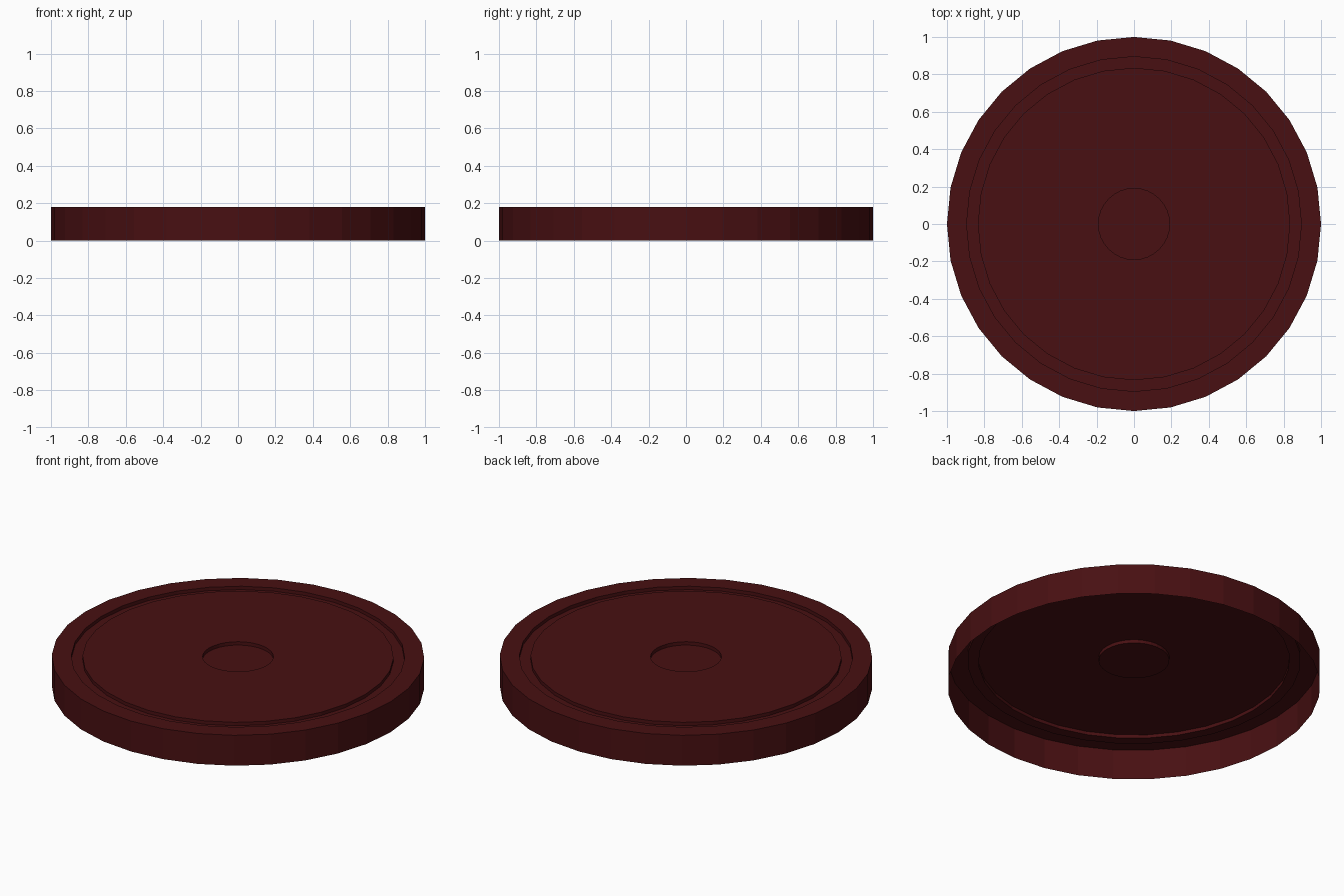
import bpy, bmesh, math

if "Cube" in bpy.data.objects:
    bpy.data.objects.remove(bpy.data.objects["Cube"])

SIDES = 32
TOP, LOW = 0.18, 0.16   # lid surface and bottom of the pressed grooves

# Profile (radius, height): open skirt, rim, ring groove, plate, centre dimple
profile = [(1.0, 0.0), (1.0, TOP), (0.895, TOP), (0.895, LOW), (0.835, LOW),
           (0.835, TOP), (0.19, TOP), (0.19, LOW)]

bm = bmesh.new()
rings = []
for r, z in profile:
    rings.append([bm.verts.new((r * math.cos(2 * math.pi * i / SIDES),
                                r * math.sin(2 * math.pi * i / SIDES), z))
                  for i in range(SIDES)])

# Skin between neighbouring rings, then the dimple floor
for a, b in zip(rings, rings[1:]):
    for i in range(SIDES):
        j = (i + 1) % SIDES
        bm.faces.new((a[i], a[j], b[j], b[i]))
bm.faces.new(rings[-1])

mesh = bpy.data.meshes.new("jar_lid")
bm.to_mesh(mesh)
bm.free()
lid = bpy.data.objects.new("jar_lid", mesh)
bpy.context.collection.objects.link(lid)

# Dark red paint
paint = bpy.data.materials.new("dark_red")
paint.diffuse_color = (0.065, 0.005, 0.006, 1)
paint.use_nodes = True
paint.node_tree.nodes["Principled BSDF"].inputs["Base Color"].default_value = paint.diffuse_color
mesh.materials.append(paint)
